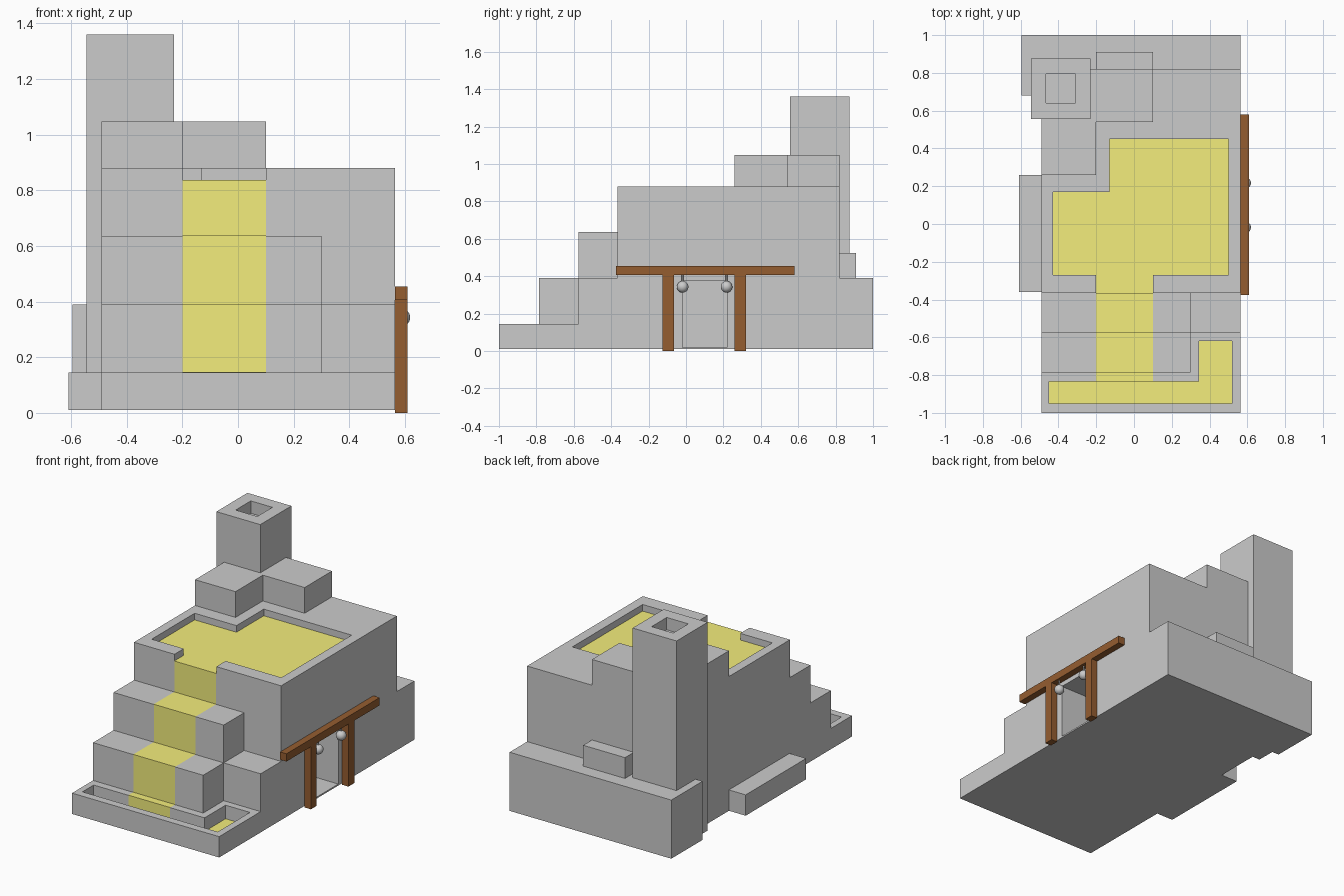
import bpy, bmesh

if "Cube" in bpy.data.objects:
    bpy.data.objects.remove(bpy.data.objects["Cube"])


def material(name, rgb):
    m = bpy.data.materials.new(name)
    m.diffuse_color = (*rgb, 1)
    m.use_nodes = True
    m.node_tree.nodes["Principled BSDF"].inputs["Base Color"].default_value = m.diffuse_color
    return m


YELLOW = material("yellow_water", (0.9, 0.85, 0.2))
BROWN = material("brown_wood", (0.3, 0.11, 0.03))


def make_object(name, bm, mat=None):
    bmesh.ops.recalc_face_normals(bm, faces=bm.faces[:])
    me = bpy.data.meshes.new(name)
    bm.to_mesh(me)
    bm.free()
    ob = bpy.data.objects.new(name, me)
    bpy.context.collection.objects.link(ob)
    if mat:
        me.materials.append(mat)
    return ob


def extruded(name, points, offset, mat=None):
    """Extrude a flat polygon along the offset vector."""
    bm = bmesh.new()
    face = bm.faces.new([bm.verts.new(p) for p in points])
    res = bmesh.ops.extrude_face_region(bm, geom=[face])
    moved = [g for g in res["geom"] if isinstance(g, bmesh.types.BMVert)]
    bmesh.ops.translate(bm, verts=moved, vec=offset)
    return make_object(name, bm, mat)


def prism(name, outline, z0, z1, mat=None):
    return extruded(name, [(x, y, z0) for x, y in outline], (0, 0, z1 - z0), mat)


def box(name, x0, x1, y0, y1, z0, z1, mat=None):
    return prism(name, [(x0, y0), (x1, y0), (x1, y1), (x0, y1)], z0, z1, mat)


def sheet(name, outline, z):
    bm = bmesh.new()
    bm.faces.new([bm.verts.new((x, y, z)) for x, y in outline])
    ob = make_object(name, bm, YELLOW)
    if ob.data.polygons[0].normal.z < 0:
        ob.data.flip_normals()
    return ob


def cut(target, cutter):
    mod = target.modifiers.new(cutter.name, 'BOOLEAN')
    mod.operation = 'DIFFERENCE'
    mod.solver = 'EXACT'
    mod.object = cutter
    bpy.context.view_layer.objects.active = target
    bpy.ops.object.modifier_apply(modifier=mod.name)
    bpy.data.objects.remove(cutter, do_unlink=True)


L, R, B = -0.49, 0.565, 0.01      # left wall, right wall, underside
FRONT, BACK = -0.365, 0.82        # main block front and back
W0, W1 = -0.2, 0.1                # waterfall width
POOL_Z, BASIN_Z = 0.835, 0.055    # water levels

# Main block with roof pool, spillway and doorway recess
main = box("main_block", L, R, FRONT, BACK, B, 0.88)
pool = [(-0.43, -0.27), (W0, -0.27), (W0, FRONT), (W1, FRONT), (W1, -0.27),
        (0.5, -0.27), (0.5, 0.45), (-0.13, 0.45), (-0.13, 0.17), (-0.43, 0.17)]
pool_cut = [(x, -0.45 if y == FRONT else y) for x, y in pool]
cut(main, prism("pool_cutter", pool_cut, POOL_Z, 1.0))
cut(main, box("door_cutter", 0.17, 0.7, -0.02, 0.22, 0.02, 0.375))
sheet("roof_pool_water", pool, POOL_Z + 0.002)

# Front tier with the L-shaped basin
tier = box("front_tier", L, R, -1, FRONT, B, 0.145)
basin = [(-0.45, -0.95), (0.52, -0.95), (0.52, -0.62), (0.345, -0.62),
         (0.345, -0.835), (-0.45, -0.835)]
cut(tier, prism("basin_cutter", basin, BASIN_Z, 0.3))
sheet("basin_water", basin, BASIN_Z + 0.002)

# Big steps and the terrace beside them
steps = [(-0.785, 0.145), (-0.785, 0.39), (-0.575, 0.39), (-0.575, 0.635),
         (FRONT, 0.635), (FRONT, 0.145)]
extruded("big_steps", [(L, y, z) for y, z in steps], (0.3 - L, 0, 0))
box("side_terrace", 0.3, R, -0.575, FRONT, 0.145, 0.39)

# Waterfall sheet following the steps
flow = [(-0.835, BASIN_Z), (-0.835, 0.145), (-0.785, 0.145), (-0.785, 0.39),
        (-0.575, 0.39), (-0.575, 0.635), (FRONT, 0.635), (FRONT, POOL_Z),
        (-0.27, POOL_Z)]
bm = bmesh.new()
rows = [[bm.verts.new((x, y - 0.002, z + 0.002)) for x in (W0, W1)] for y, z in flow]
for a, b in zip(rows, rows[1:]):
    bm.faces.new((a[0], a[1], b[1], b[0]))
fall = make_object("waterfall", bm, YELLOW)
if fall.data.polygons[0].normal.y > 0:
    fall.data.flip_normals()

# Roof blocks, low side block and rear parts
box("roof_block_left", L, W0, 0.26, BACK, 0.88, 1.047)
box("roof_block_right", W0, W1, 0.54, BACK, 0.88, 1.047)
box("low_side_block", -0.61, L, -0.36, 0.26, B, 0.145)
prism("rear_wing", [(-0.595, 0.68), (L, 0.68), (L, BACK), (R, BACK), (R, 1), (-0.595, 1)], B, 0.39)
box("rear_ledge", W0, W1, BACK, 0.91, 0.39, 0.525)

# Chimney tower with a square opening
tower = box("chimney", -0.545, -0.23, 0.557, 0.875, B, 1.36)
cut(tower, box("flue_cutter", -0.465, -0.31, 0.64, 0.795, 1.28, 1.5))

# Wooden door frame with two hanging lamps
box("door_beam", R, 0.61, -0.375, 0.58, 0.405, 0.455, BROWN)
for side, y in (("front", -0.095), ("back", 0.29)):
    box(side + "_door_post", R, 0.61, y - 0.03, y + 0.03, 0, 0.405, BROWN)
for side, y in (("front", -0.018), ("back", 0.217)):
    bpy.ops.mesh.primitive_uv_sphere_add(segments=24, ring_count=12, radius=0.031,
                                         location=(0.588, y, 0.343))
    bpy.context.object.name = side + "_lamp"
    bpy.ops.object.shade_smooth()
    bpy.ops.mesh.primitive_cylinder_add(vertices=12, radius=0.005, depth=0.04,
                                        location=(0.588, y, 0.387))
    bpy.context.object.name = side + "_lamp_cord"
    bpy.ops.object.shade_smooth_by_angle()
